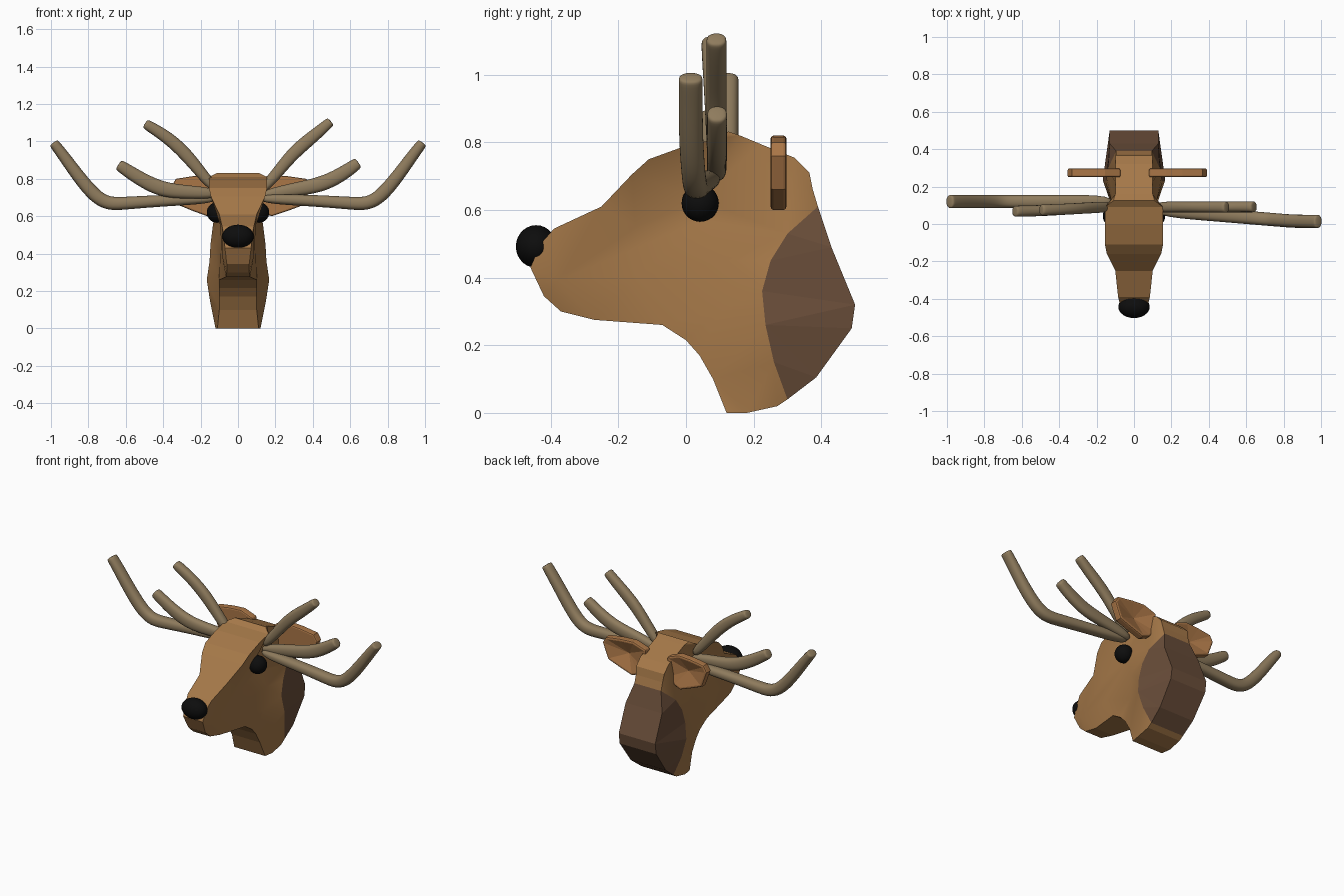
import bpy
import bmesh
from math import radians
from mathutils import Vector
from mathutils.geometry import delaunay_2d_cdt

cube = bpy.data.objects.get("Cube")
if cube:
    bpy.data.objects.remove(cube, do_unlink=True)


def make_material(name, red, green, blue):
    mat = bpy.data.materials.new(name)
    mat.use_nodes = True
    color = (red, green, blue, 1)
    mat.diffuse_color = color
    shader = mat.node_tree.nodes["Principled BSDF"]
    shader.inputs["Base Color"].default_value = color
    shader.inputs["Roughness"].default_value = .8
    return mat


tan = make_material("tan fur", .38, .19, .066)
brown = make_material("dark brown fur", .145, .076, .042)
ear_tan = make_material("ear fur", .40, .18, .062)
bone = make_material("antler bone", .275, .2, .11)
black = make_material("black", .004, .004, .004)


def add_mesh_object(name, bm, *materials):
    bmesh.ops.recalc_face_normals(bm, faces=bm.faces)
    mesh = bpy.data.meshes.new(name)
    bm.to_mesh(mesh)
    bm.free()
    obj = bpy.data.objects.new(name, mesh)
    bpy.context.collection.objects.link(obj)
    for mat in materials:
        mesh.materials.append(mat)
    return obj


def smooth(obj):
    bpy.ops.object.select_all(action="DESELECT")
    obj.select_set(True)
    bpy.context.view_layer.objects.active = obj
    bpy.ops.object.shade_smooth_by_angle(angle=radians(50))


# Head and neck: side profile points as (y, z, half width)
face_top = [(-.46, .43, .07), (-.43, .5, .075), (-.39, .545, .085),
            (-.25, .61, .1), (-.16, .705, .145), (-.11, .75, .155),
            (0, .79, .155), (.09, .81, .155), (.125, .832, .11),
            (.16, .82, .1), (.22, .795, .1), (.32, .755, .1),
            (.365, .71, .1), (.375, .66, .095)]
nape = [(.39, .61, .095), (.43, .49, .13), (.5, .32, .13),
        (.49, .25, .13), (.385, .105, .125), (.3, .04, .12)]
throat = [(.27, .02, .12), (.18, 0, .12), (.12, 0, .11), (.08, .1, .1),
          (.04, .17, .1), (0, .215, .1), (-.07, .26, .1),
          (-.27, .275, .065), (-.37, .3, .06), (-.42, .345, .06)]
neck_ridge = [(.3, .53, .137), (.25, .45, .147), (.225, .36, .152),
              (.235, .26, .167), (.26, .15, .15)]
cheek = [(-.38, .39, .085), (.05, .57, .095), (.04, .63, .085),
         (.12, .45, .12), (.1, .3, .11), (-.15, .55, .095), (-.15, .4, .095)]


def build_head():
    outline = face_top + nape + throat
    points = outline + neck_ridge + cheek
    count = len(outline)
    nape_ids = list(range(len(face_top), len(face_top) + len(nape)))
    ridge_ids = list(range(count, count + len(neck_ridge)))
    chain = [nape_ids[0]] + ridge_ids + [nape_ids[-1]]
    mouth = count + len(neck_ridge)
    edges = list(zip(chain, chain[1:])) + [(mouth, mouth + 1)]
    flat = [Vector(p[:2]) for p in points]
    border = list(reversed(range(count)))
    result = delaunay_2d_cdt(flat, edges, [border], 1, 1e-5)
    source = [ids[0] for ids in result[3]]
    dark_ids = set(nape_ids + ridge_ids)

    bm = bmesh.new()
    left = [bm.verts.new((w, y, z)) for y, z, w in points]
    right = [bm.verts.new((-w, y, z)) for y, z, w in points]
    for tri in result[2]:
        ids = [source[i] for i in tri]
        dark = dark_ids.issuperset(ids)
        for side in (left, right):
            face = bm.faces.new([side[i] for i in ids])
            face.material_index = int(dark)
            face.smooth = not dark
    for a in range(count):
        b = (a + 1) % count
        face = bm.faces.new((left[a], left[b], right[b], right[a]))
        face.material_index = int(dark_ids.issuperset((a, b)))
    add_mesh_object("head_and_neck", bm, tan, brown)


build_head()

# Ears: rounded leaf plates, broad at the root, with a dished back
leaf = [(.08, .66), (.13, .62), (.18, .6), (.27, .63), (.35, .66),
        (.39, .76), (.365, .8), (.26, .815), (.17, .82), (.08, .79)]


def build_ear(name, side, length):
    bm = bmesh.new()
    front = bm.faces.new([bm.verts.new((side * x * length, .25, z))
                          for x, z in leaf])
    grown = bmesh.ops.extrude_face_region(bm, geom=[front])["geom"]
    back = next(g for g in grown if isinstance(g, bmesh.types.BMFace))
    bmesh.ops.translate(bm, verts=back.verts, vec=(0, .047, 0))
    bmesh.ops.recalc_face_normals(bm, faces=bm.faces)
    bmesh.ops.inset_region(bm, faces=[back], thickness=.015)
    hollow = bmesh.ops.poke(bm, faces=[back])["verts"]
    bmesh.ops.translate(bm, verts=hollow, vec=(0, -.036, 0))
    ear = add_mesh_object(name, bm, ear_tan)
    bevel = ear.modifiers.new("rounded rim", "BEVEL")
    bevel.width = .009
    bevel.segments = 2
    bevel.limit_method = "ANGLE"
    bevel.angle_limit = radians(60)


build_ear("left_ear", 1, 1)
build_ear("right_ear", -1, .91)


# Nose and eyes
def add_ball(name, center, size):
    bm = bmesh.new()
    bmesh.ops.create_uvsphere(bm, u_segments=24, v_segments=14, radius=1)
    bmesh.ops.scale(bm, verts=bm.verts, vec=size)
    bmesh.ops.translate(bm, verts=bm.verts, vec=center)
    smooth(add_mesh_object(name, bm, black))


add_ball("nose", (0, -.443, .492), (.084, .06, .063))
for side, label in ((1, "left"), (-1, "right")):
    add_ball(label + "_eye", (side * .112, .042, .62), (.055,) * 3)

# Antlers: rounded-square tubes through (x, z), even in depth, thickest midway
section = [(1, .5), (.5, 1), (-.5, 1), (-1, .5),
           (-1, -.5), (-.5, -1), (.5, -1), (1, -.5)]


def add_tine(name, path, root_y, tip_y, thick, depth=.036):
    knots = [Vector((x, 0, z)) for x, z in path]
    tip_step = (knots[-1] - knots[-2]).normalized() * .012
    knots.append(knots[-1] + tip_step)
    last = len(knots) - 1
    bm = bmesh.new()
    rings = []
    for i, knot in enumerate(knots):
        t = i / last
        along = (knots[min(i + 1, last)] - knots[max(i - 1, 0)]).normalized()
        across = along.cross(Vector((0, 1, 0)))
        reach = min(1, 1.15 * abs(knot.x / knots[-1].x))
        center = knot + Vector((0, root_y + (tip_y - root_y) * reach, 0))
        width = thick * (1 - .7 * abs(t - .45))
        rings.append([bm.verts.new(center + across * (a * width)
                                   + Vector((0, b * depth, 0)))
                      for a, b in section])
    for ring, following in zip(rings, rings[1:]):
        for a in range(len(section)):
            b = (a + 1) % len(section)
            bm.faces.new((ring[a], ring[b], following[b], following[a]))
    bm.faces.new(rings[0])
    bm.faces.new(rings[-1])
    for face in bm.faces:
        face.smooth = True
    tine = add_mesh_object(name, bm, bone)
    rounding = tine.modifiers.new("rounding", "SUBSURF")
    rounding.levels = rounding.render_levels = 2


beam = [(.1, .695), (.38, .685), (.6, .67), (.69, .664), (.765, .705),
        (.855, .815), (.93, .92), (.98, .985)]
upper = [(.12, .73), (.2, .82), (.28, .92), (.35, .985), (.43, 1.05), (.488, 1.1)]
middle = [(.1, .7), (.28, .74), (.44, .765), (.55, .82), (.635, .88)]
right_upper = [(.12, .74), (.2, .835), (.285, .94), (.38, 1.025), (.488, 1.09)]
right_middle = [(.1, .72), (.28, .73), (.4, .74), (.51, .79), (.63, .87)]


def mirrored(path):
    return [(-x, z) for x, z in path]


add_tine("left_beam", beam, .085, .014, .04)
add_tine("left_upper_tine", upper, .09, .09, .038, .03)
add_tine("left_middle_tine", middle, .09, .092, .044, .03)
add_tine("right_beam", mirrored(beam), .12, .12, .04)
add_tine("right_upper_tine", mirrored(right_upper), .1, .075, .038, .03)
add_tine("right_middle_tine", mirrored(right_middle), .1, .068, .044, .03)
